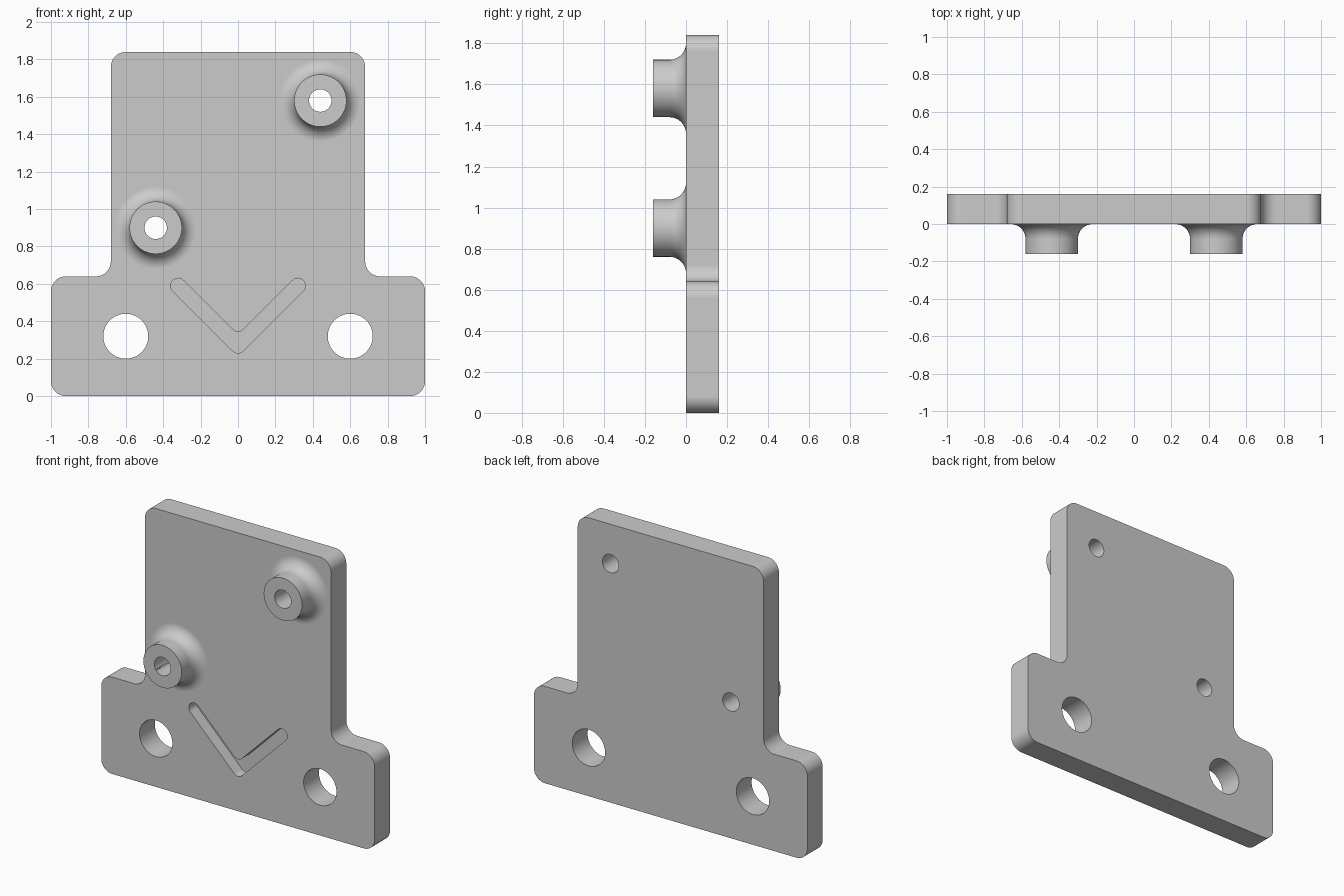
import bpy, bmesh, math
from mathutils import Vector

if "Cube" in bpy.data.objects:
    bpy.data.objects.remove(bpy.data.objects["Cube"], do_unlink=True)

THICK = 0.16
BOSSES = [(0.44, 1.58), (-0.44, 0.90)]

grey = bpy.data.materials.new("light grey")
grey.use_nodes = True
grey.diffuse_color = (0.6, 0.6, 0.6, 1)
grey.node_tree.nodes["Principled BSDF"].inputs["Base Color"].default_value = grey.diffuse_color


def make_object(name, bm):
    bmesh.ops.remove_doubles(bm, verts=bm.verts, dist=1e-5)
    bmesh.ops.recalc_face_normals(bm, faces=bm.faces)
    mesh = bpy.data.meshes.new(name)
    bm.to_mesh(mesh)
    bm.free()
    mesh.materials.append(grey)
    obj = bpy.data.objects.new(name, mesh)
    bpy.context.collection.objects.link(obj)
    return obj


def rounded(corners, radius, steps=12):
    """Round every corner of a closed outline with an arc."""
    points = []
    corners = [Vector(c) for c in corners]
    for i, p in enumerate(corners):
        u = (corners[i - 1] - p).normalized()
        v = (corners[(i + 1) % len(corners)] - p).normalized()
        half = u.angle(v) / 2
        centre = p + (u + v).normalized() * radius / math.sin(half)
        reach = radius / math.tan(half)
        start, end = p + u * reach - centre, p + v * reach - centre
        first = math.atan2(start.y, start.x)
        sweep = (math.atan2(end.y, end.x) - first + math.pi) % math.tau - math.pi
        for k in range(steps + 1):
            a = first + sweep * k / steps
            q = centre + radius * Vector((math.cos(a), math.sin(a)))
            if not points or (q - points[-1]).length > 1e-4:
                points.append(q)
    return points


def circle(x, z, r, n=64):
    return [(x + r * math.cos(math.tau * k / n), z + r * math.sin(math.tau * k / n)) for k in range(n)]


def prism(name, outline, y0, y1):
    bm = bmesh.new()
    front, back = [[bm.verts.new((x, y, z)) for x, z in outline] for y in (y0, y1)]
    bm.faces.new(front)
    bm.faces.new(back)
    for i in range(len(outline)):
        bm.faces.new((front[i - 1], front[i], back[i], back[i - 1]))
    return make_object(name, bm)


def combine(target, tool, operation):
    tool.hide_render = True
    mod = target.modifiers.new("combine", 'BOOLEAN')
    mod.operation, mod.solver, mod.object = operation, 'EXACT', tool
    bpy.ops.object.select_all(action='DESELECT')
    target.select_set(True)
    bpy.context.view_layer.objects.active = target
    bpy.ops.object.modifier_apply(modifier=mod.name)
    bpy.data.objects.remove(tool, do_unlink=True)


def boss(x, z, n=64):
    """Solid boss with a flared foot, sunk a little into the plate."""
    flare = 0.08
    profile = [(0, -0.16), (0.14, -0.16)]
    for k in range(13):
        a = math.pi / 2 * k / 12
        profile.append((0.22 - flare * math.cos(a), -flare + flare * math.sin(a)))
    profile += [(0.22, 0.04), (0, 0.04)]
    bm = bmesh.new()
    verts = [bm.verts.new((x + r, y, z)) for r, y in profile]
    edges = [bm.edges.new(pair) for pair in zip(verts, verts[1:])]
    bmesh.ops.spin(bm, geom=verts + edges, cent=(x, 0, z), axis=(0, 1, 0),
                   angle=math.tau, steps=n)
    return make_object("boss", bm)


# Stepped plate with rounded corners
right_half = [(1, 0), (1, 0.64), (0.68, 0.64), (0.68, 1.84)]
outline = right_half + [(-x, z) for x, z in reversed(right_half)]
plate = prism("mounting_plate", rounded(outline, 0.08), 0, THICK)

# Bosses with through bores
for x, z in BOSSES:
    combine(plate, boss(x, z), 'UNION')
    combine(plate, prism("bore", circle(x, z, 0.06), -0.3, 0.3), 'DIFFERENCE')

# Large mounting holes
for x in (-0.6, 0.6):
    combine(plate, prism("mounting_hole", circle(x, 0.32, 0.12), -0.1, 0.3), 'DIFFERENCE')

# V-shaped groove sunk in the front
s = 0.04 * math.sqrt(2)
groove = [(0, 0.27 - s), (0.32 + s, 0.59), (0.32, 0.59 + s),
          (0, 0.27 + s), (-0.32, 0.59 + s), (-0.32 - s, 0.59)]
combine(plate, prism("groove", rounded(groove, 0.04), -0.1, THICK / 2), 'DIFFERENCE')

# Smooth curved walls, keep flat faces flat
bpy.ops.object.shade_smooth_by_angle(angle=math.radians(30))
weighted = plate.modifiers.new("weighted normals", 'WEIGHTED_NORMAL')
weighted.keep_sharp = True
